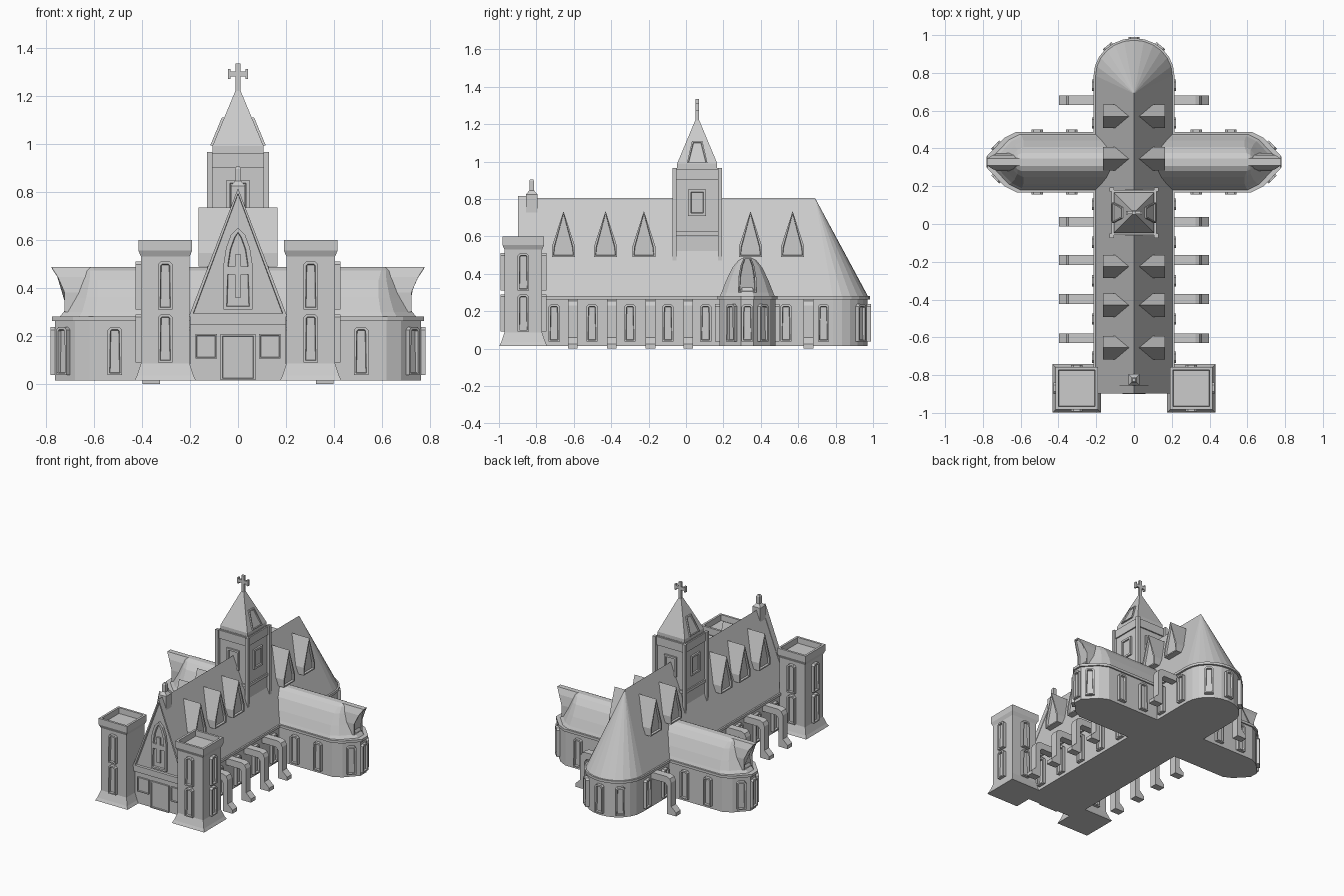
import bpy, bmesh
from math import sin, cos, pi, radians
from mathutils import Vector

if "Cube" in bpy.data.objects:
    bpy.data.objects.remove(bpy.data.objects["Cube"])


def finish(name, bm):
    me = bpy.data.meshes.new(name)
    bm.to_mesh(me)
    bm.free()
    ob = bpy.data.objects.new(name, me)
    bpy.context.collection.objects.link(ob)
    return ob


def loft(name, rings, inset=0, recess=0):
    """Skin rings of points, cap both ends, optionally sink the last cap."""
    bm = bmesh.new()
    vs = [[bm.verts.new(p) for p in r] for r in rings]
    n = len(vs[0])
    for a, b in zip(vs, vs[1:]):
        for i in range(n):
            bm.faces.new((a[i], a[(i + 1) % n], b[(i + 1) % n], b[i]))
    bm.faces.new(vs[0][::-1])
    cap = bm.faces.new(vs[-1])
    bmesh.ops.recalc_face_normals(bm, faces=bm.faces[:])
    bm.normal_update()
    if inset:
        bmesh.ops.inset_individual(bm, faces=[cap], thickness=inset, depth=0)
        bmesh.ops.inset_individual(bm, faces=[cap], thickness=0.003, depth=-recess)
    return finish(name, bm)


def box(name, x0, x1, y0, y1, z0, z1):
    return loft(name, [[(x0, y0, z), (x1, y0, z), (x1, y1, z), (x0, y1, z)] for z in (z0, z1)])


def slab(name, plan, z0, z1):
    return loft(name, [[(x, y, z) for x, y in plan] for z in (z0, z1)])


def panel(name, outline, origin, ang, depth=0.022, back=0.02, inset=0.012, recess=0.014):
    """Outline (u, z) standing on a wall that faces the direction ang."""
    n, u, o = Vector((cos(ang), sin(ang), 0)), Vector((-sin(ang), cos(ang), 0)), Vector(origin)
    return loft(name, [[o + u * a + Vector((0, 0, b)) + n * w for a, b in outline]
                       for w in (-back, depth)], inset, recess)


def window(name, x, y, ang, z0=0.037, h=0.2, w=0.03):
    c = 0.012
    panel(name, [(-w, z0), (w, z0), (w, z0 + h - c), (w - c, z0 + h),
                 (c - w, z0 + h), (-w, z0 + h - c)], (x, y, 0), ang)


def square(cx, cy, h, z):
    return [(cx - h, cy - h, z), (cx + h, cy - h, z), (cx + h, cy + h, z), (cx - h, cy + h, z)]


def rect(w, z0, z1):
    return [(-w, z0), (w, z0), (w, z1), (-w, z1)]


FRONT, BACK = -pi / 2, pi / 2

# Nave walls with rounded apse, cornice and steep roof
def nave_plan(o):
    arc = [((0.2 + o) * cos(pi * i / 12), 0.785 + (0.185 + o) * sin(pi * i / 12)) for i in range(13)]
    return [(-0.2 - o, -0.875), (0.2 + o, -0.875)] + arc

slab("nave_walls", nave_plan(0), 0.015, 0.27)
slab("nave_cornice", nave_plan(0.014), 0.262, 0.28)
bm = bmesh.new()
for x, y in nave_plan(0.004):
    bm.verts.new((x, y, 0.278))
for y in (-0.875, 0.69):
    bm.verts.new((0, y, 0.805))
bmesh.ops.convex_hull(bm, input=bm.verts[:])
finish("nave_roof", bm)

# Front gable, arched window with cross, doors
panel("gable_frame", [(-0.205, 0.28), (0.205, 0.28), (0, 0.815)], (0, -0.875, 0), FRONT,
      inset=0.022, recess=0.016)
arch = [(-0.06, 0.31), (0.06, 0.31), (0.06, 0.5), (0.05, 0.565), (0.03, 0.62), (0, 0.65),
        (-0.03, 0.62), (-0.05, 0.565), (-0.06, 0.5)]
panel("gable_window", arch, (0, -0.875, 0), FRONT, depth=0.024, inset=0.018, recess=0.012)
box("gable_cross_post", -0.013, 0.013, -0.9, -0.87, 0.36, 0.54)
box("gable_cross_bar", -0.045, 0.045, -0.9, -0.87, 0.455, 0.49)
box("front_band", -0.2, 0.2, -0.892, -0.86, 0.245, 0.282)
panel("front_door", rect(0.072, 0.016, 0.207), (0, -0.875, 0), FRONT, 0.012, inset=0.01, recess=0.006)
for s in (-1, 1):
    panel("front_panel", rect(0.045, 0.105, 0.207), (s * 0.133, -0.875, 0), FRONT, 0.012,
          inset=0.008, recess=0.006)

# Finial on the gable
loft("finial", [square(0, -0.825, h, z) for h, z in
     ((0.03, 0.72), (0.03, 0.825), (0.013, 0.845), (0.013, 0.895), (0.008, 0.905))])

# Transept walls, cornice and bell-shaped roof
def transept_plan(e, w):
    half = [(e - 0.95 * w, w), (e - 0.55 * w, 0.8 * w), (e, 0.22 * w)]
    right = half + [(x, -y) for x, y in half[::-1]]
    return [(x, y + 0.328) for x, y in right + [(-x, -y) for x, y in right]]

slab("transept_walls", transept_plan(0.762, 0.15), 0.015, 0.27)
slab("transept_cornice", transept_plan(0.775, 0.16), 0.262, 0.28)
loft("transept_roof", [[(x, y, z) for x, y in transept_plan(e, w)] for z, e, w in
     ((0.278, 0.745, 0.148), (0.3, 0.725, 0.138), (0.36, 0.695, 0.115), (0.433, 0.662, 0.08),
      (0.472, 0.642, 0.048), (0.487, 0.625, 0.02))])

hood = [(-0.048, 0.3), (0.048, 0.3), (0.048, 0.38), (0.036, 0.445), (0.018, 0.487),
        (-0.018, 0.487), (-0.036, 0.445), (-0.048, 0.38)]
for s in (-1, 1):
    # Hooded gable at the transept end
    loft("transept_hood", [[(s * 0.58, 0.328 + a, z) for a, z in hood],
         [(s * (0.722 + max(0, z - 0.4) * 0.63), 0.328 + a, z) for a, z in hood]], 0.009, 0.012)
    side = 0 if s > 0 else pi
    # Transept windows
    window("transept_end_window", s * 0.758, 0.328, side)
    for fy, ang in ((-1, FRONT), (1, BACK)):
        for x in (0.33, 0.513):
            window("transept_window", s * x, 0.328 + fy * 0.15, ang)
        a = radians(45) * fy
        window("transept_corner_window", s * 0.72, 0.328 + fy * 0.077, a if s > 0 else pi - a)
    # Nave and apse windows
    for y in (-0.705, -0.503, -0.3, -0.097, 0.105, 0.535, 0.735):
        window("nave_window", s * 0.2, y, side)
    a = radians(50)
    window("apse_window", s * 0.2 * cos(a), 0.785 + 0.185 * sin(a), a if s > 0 else pi - a)
    # Pointed dormers
    for y in (-0.655, -0.43, -0.225, 0.345, 0.57):
        panel("dormer", [(-0.062, 0.49), (0.062, 0.49), (0.062, 0.545), (0, 0.735), (-0.062, 0.545)],
              (s * 0.165, y, 0), side, depth=0, back=0.15)
    # Buttresses
    prof = [(0.19, 0.265), (0.325, 0.265), (0.348, 0.255), (0.36, 0.23), (0.36, 0.06), (0.398, 0.025),
            (0.398, 0), (0.325, 0), (0.325, 0.2), (0.31, 0.218), (0.19, 0.218)]
    for y in (-0.605, -0.397, -0.19, 0.012, 0.655):
        loft("buttress", [[(s * x, y + d, z) for x, z in prof] for d in (-0.026, 0.026)])
    # Front towers, flared at foot and crown, with sunken top
    cx, cy = s * 0.303, -0.87
    loft("front_tower", [square(cx, cy, h, z) for h, z in
         ((0.128, 0.015), (0.118, 0.035), (0.101, 0.085), (0.101, 0.53), (0.112, 0.555), (0.112, 0.6))],
         0.022, 0.04)
    for z in (0.09, 0.31):
        window("tower_window", cx + s * 0.101, cy, side, z)
        window("tower_window", cx, cy - 0.101, FRONT, z)
        window("tower_window", cx, cy + 0.101, BACK, z)
window("apse_window", 0, 0.968, BACK)

# Central tower with corner posts, bands and framed openings
ty = 0.06
loft("central_tower", [square(0, ty, 0.11, z) for z in (0.45, 0.965)])
for s in (-1, 1):
    for t in (-1, 1):
        loft("tower_post", [square(s * 0.118, ty + t * 0.122, 0.011, z) for z in (0.465, 0.965)])
for z0, z1 in ((0.605, 0.625), (0.9, 0.96)):
    loft("tower_band", [square(0, ty, 0.119, z) for z in (z0, z1)])
for i in range(4):
    a = i * pi / 2
    panel("tower_opening", rect(0.048, 0.71, 0.85), (0.11 * cos(a), ty + 0.11 * sin(a), 0), a,
          0.012, inset=0.02, recess=0.009)

# Spire with trapezoid vents on both sides
loft("spire", [square(0, ty, h, z) for h, z in ((0.107, 0.96), (0.107, 0.99), (0.011, 1.22))])
for s in (-1, 1):
    rings = []
    for d in (-0.02, 0.01):
        rings.append([(s * (0.107 - (z - 0.99) * 0.417 + d), ty + y, z) for y, z in
                      ((-0.055, 0.992), (0.055, 0.992), (0.028, 1.11), (-0.028, 1.11))])
    loft("spire_vent", rings, 0.01, 0.007)

# Cross on top
box("cross_post", -0.01, 0.01, ty - 0.009, ty + 0.009, 1.2, 1.335)
box("cross_bar", -0.036, 0.036, ty - 0.008, ty + 0.008, 1.28, 1.302)
for s in (-1, 1):
    box("cross_tip", s * 0.037 - 0.005, s * 0.037 + 0.005, ty - 0.009, ty + 0.009, 1.27, 1.312)
